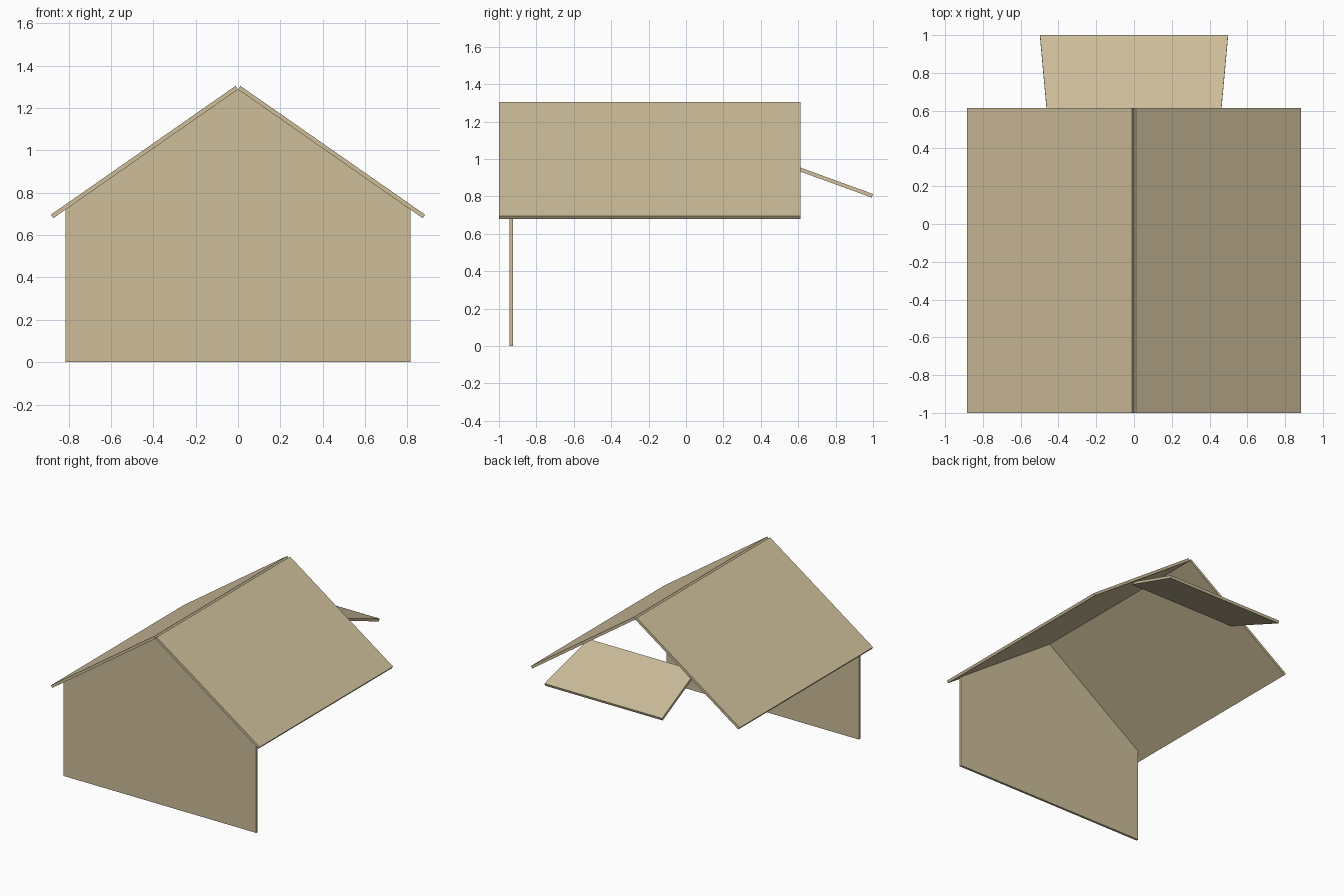
import bpy
import bmesh
from mathutils import Vector

cube = bpy.data.objects.get("Cube")
if cube:
    bpy.data.objects.remove(cube, do_unlink=True)

# One board colour for everything
board = bpy.data.materials.new("tan_board")
board.use_nodes = True
colour = (0.61, 0.51, 0.323, 1)
board.diffuse_color = colour
board.node_tree.nodes["Principled BSDF"].inputs["Base Color"].default_value = colour


def panel(name, outline, offset):
    """Flat board: an outline of points pushed along an offset vector."""
    bm = bmesh.new()
    face = bm.faces.new([bm.verts.new(p) for p in outline])
    extruded = bmesh.ops.extrude_face_region(bm, geom=[face])
    moved = [g for g in extruded["geom"] if isinstance(g, bmesh.types.BMVert)]
    bmesh.ops.translate(bm, verts=moved, vec=Vector(offset))
    bmesh.ops.recalc_face_normals(bm, faces=bm.faces)
    mesh = bpy.data.meshes.new(name)
    bm.to_mesh(mesh)
    bm.free()
    mesh.materials.append(board)
    obj = bpy.data.objects.new(name, mesh)
    bpy.context.collection.objects.link(obj)
    return obj


THICK = 0.02
FRONT, BACK = -1.0, 0.613
RIDGE_Z = 1.288
EAVE_X, EAVE_Z = 0.872, 0.68

# Sloping roof boards, meeting along their lower ridge edges
for side, name in ((1, "left_roof"), (-1, "right_roof")):
    normal = Vector((side * (RIDGE_Z - EAVE_Z), 0, EAVE_X)).normalized()
    panel(name, [(0, FRONT, RIDGE_Z), (side * EAVE_X, FRONT, EAVE_Z),
                 (side * EAVE_X, BACK, EAVE_Z), (0, BACK, RIDGE_Z)],
          normal * THICK)

# Gabled front wall, its top following the underside of the roof
WALL_X = 0.815
wall_top = RIDGE_Z - WALL_X * (RIDGE_Z - EAVE_Z) / EAVE_X
panel("front_wall", [(-WALL_X, -0.944, 0), (WALL_X, -0.944, 0),
                     (WALL_X, -0.944, wall_top), (0, -0.944, RIDGE_Z),
                     (-WALL_X, -0.944, wall_top)], (0, 0.018, 0))

# Tapered awning board sloping down behind the open back
awning_normal = Vector((0, 0.34, 0.94)) * THICK
panel("back_awning", [(-0.455, 0.52, 0.966), (0.455, 0.52, 0.966),
                      (0.498, 0.993, 0.794), (-0.498, 0.993, 0.794)],
      awning_normal)
